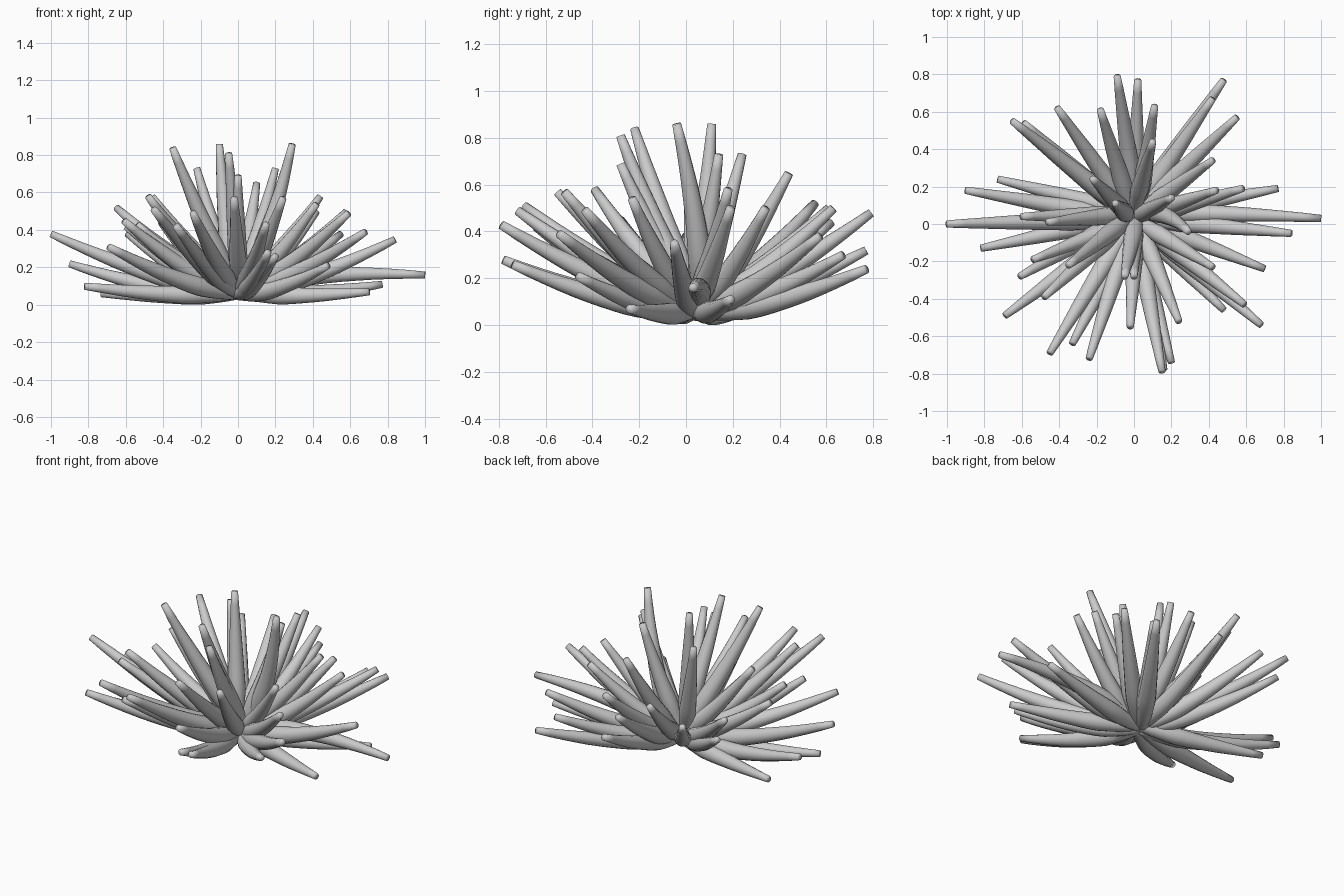
import bpy, bmesh, math, random
from mathutils import Vector

if "Cube" in bpy.data.objects:
    bpy.data.objects.remove(bpy.data.objects["Cube"])

random.seed(4)
SIDES, RINGS = 14, 14

# spike tips: x, y, z
TIPS = [
    (-1, 0, .38), (-.9, .18, .22), (-.82, -.13, .10), (-.73, .24, .06), (-.69, -.49, .31),
    (-.65, .55, .52), (-.59, .54, .38), (-.61, -.28, .45), (-.6, .04, .42), (-.54, -.19, .43),
    (-.48, -.39, .58), (-.45, -.69, .51), (-.33, -.64, .42), (-.24, -.72, .49),
    (-.41, .62, .44), (-.18, .61, .5), (-.09, .79, .48), (.02, .77, .32), (.11, .63, .5),
    (-.02, -.55, .57), (.15, -.79, .43), (.16, -.78, .28), (.2, -.74, .26), (.24, -.52, .57),
    (.48, -.46, .21), (.68, -.54, .39), (.59, -.43, .49), (.7, -.24, .07), (.42, -.23, .54),
    (.84, -.05, .35), (1, .03, .16), (.77, .19, .11), (.58, .19, .5), (.44, .18, .58),
    (.42, .34, .5), (.55, .57, .38), (.42, .67, .3), (.48, .77, .24), (-.46, .01, .58),
    (-.35, -.22, .84), (-.1, .11, .86), (-.05, -.28, .81), (.29, -.04, .86), (0, -.28, .69),
    (-.22, .24, .73), (.2, .14, .73), (.1, .44, .65)]
# spikes that arch up or swing sideways: tip index -> offset of the middle
BENDS = {30: (-.05, .03, .16), 42: (.05, .07, 0)}


def radius(t):
    # slim root, swelling near 40 percent, slim cut tip
    pts = [(0, .026), (.15, .037), (.38, .049), (.7, .036), (1, .019)]
    for (a, ra), (b, rb) in zip(pts, pts[1:]):
        if t <= b:
            return ra + (rb - ra) * (t - a) / (b - a)
    return pts[-1][1]


def spike(bm, tip, bend):
    tip = Vector(tip)
    root = Vector((random.uniform(-.02, .02), .04 + random.uniform(-.02, .02), .06))
    d = tip - root
    flat = Vector((d.x, d.y, 0))
    # bow each spike outwards and down, close to the root
    ctrl = root + d * .36 + flat.normalized() * .02 * d.z / d.length
    ctrl.z -= .085 * flat.length / d.length
    ctrl.z = max(ctrl.z, .035)
    ctrl += Vector(bend)
    side = d.cross(Vector((0, 0, 1))).normalized()
    size = min(1.05, .78 + .3 * d.length)
    rings = []
    for i in range(RINGS + 1):
        t = i / RINGS
        p = root * (1 - t) ** 2 + ctrl * 2 * t * (1 - t) + tip * t * t
        tan = ((ctrl - root) * (1 - t) + (tip - ctrl) * t).normalized()
        u = (side - tan * side.dot(tan)).normalized()
        v = u.cross(tan)
        r = radius(t) * (size if t < 1 else 1)
        ring = []
        for k in range(SIDES):
            a = 2 * math.pi * k / SIDES
            ring.append(bm.verts.new(p + (u * math.cos(a) + v * math.sin(a)) * r))
        rings.append(ring)
    for a, b in zip(rings, rings[1:]):
        for k in range(SIDES):
            n = (k + 1) % SIDES
            bm.faces.new((a[k], a[n], b[n], b[k]))
    bm.faces.new(rings[0][::-1])
    bm.faces.new(rings[-1])


# all spikes
bm = bmesh.new()
for i, tip in enumerate(TIPS):
    spike(bm, tip, BENDS.get(i, (0, 0, 0)))
bmesh.ops.recalc_face_normals(bm, faces=bm.faces)
low = min(v.co.z for v in bm.verts)
for v in bm.verts:
    v.co.z -= low
mesh = bpy.data.meshes.new("spikes")
bm.to_mesh(mesh)
bm.free()
mesh.shade_smooth()
ob = bpy.data.objects.new("spikes", mesh)
bpy.context.collection.objects.link(ob)
